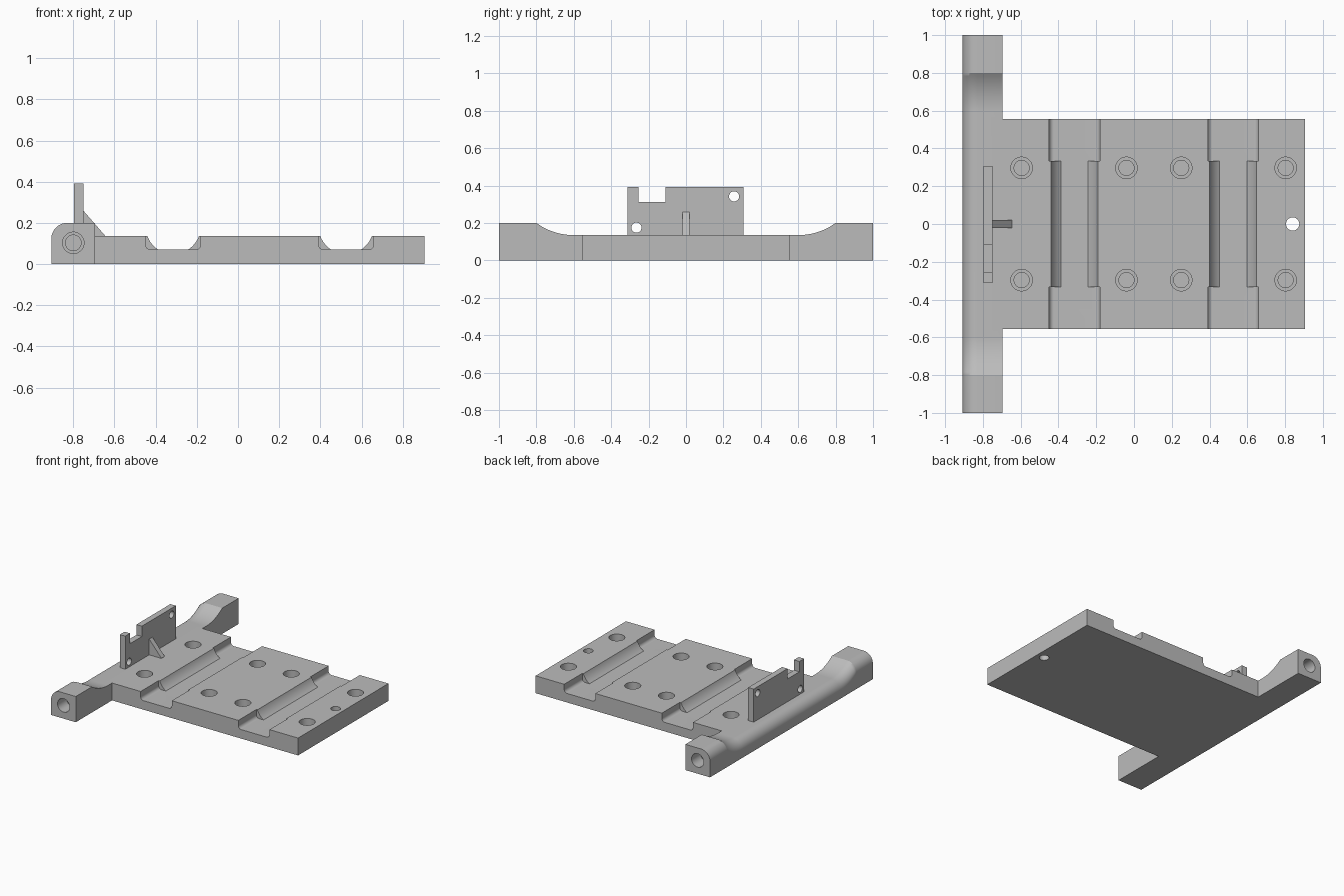
import bpy, bmesh, math
from mathutils import Vector

if "Cube" in bpy.data.objects:
    bpy.data.objects.remove(bpy.data.objects["Cube"], do_unlink=True)

grey = bpy.data.materials.new("plain_grey")
grey.use_nodes = True
grey.diffuse_color = (0.5, 0.5, 0.5, 1)
grey.node_tree.nodes["Principled BSDF"].inputs["Base Color"].default_value = (0.5, 0.5, 0.5, 1)

TOP = 0.135      # deck height
FLOOR = 0.07     # channel floor
ARM_TOP = 0.2    # height of the arm ends


def loft(name, rings):
    """Closed solid through a row of matching point rings."""
    bm = bmesh.new()
    loops = [[bm.verts.new(p) for p in ring] for ring in rings]
    n = len(loops[0])
    for a, b in zip(loops, loops[1:]):
        for i in range(n):
            j = (i + 1) % n
            bm.faces.new((a[i], a[j], b[j], b[i]))
    bm.faces.new(loops[0])
    bm.faces.new(loops[-1])
    bmesh.ops.recalc_face_normals(bm, faces=bm.faces)
    mesh = bpy.data.meshes.new(name)
    bm.to_mesh(mesh)
    bm.free()
    mesh.materials.append(grey)
    obj = bpy.data.objects.new(name, mesh)
    bpy.context.collection.objects.link(obj)
    return obj


def prism(name, points, axis, lo, hi):
    """Extrude a 2D profile along axis 0, 1 or 2."""
    def place(p, t):
        v = list(p)
        v.insert(axis, t)
        return Vector(v)
    return loft(name, [[place(p, t) for p in points] for t in (lo, hi)])


def arc(cx, cy, r, a0, a1, n):
    steps = [math.radians(a0 + (a1 - a0) * i / n) for i in range(n + 1)]
    return [(cx + r * math.cos(a), cy + r * math.sin(a)) for a in steps]


def rod(center, r, axis, lo, hi):
    return prism("cutter", arc(*center, r, 0, 352.5, 47), axis, lo, hi)


def combine(obj, other, operation="DIFFERENCE"):
    mod = obj.modifiers.new("combine", "BOOLEAN")
    mod.operation, mod.solver, mod.object = operation, "EXACT", other
    bpy.context.view_layer.objects.active = obj
    bpy.ops.object.modifier_apply(modifier=mod.name)
    bpy.data.objects.remove(other, do_unlink=True)


def finish(obj):
    bpy.ops.object.select_all(action="DESELECT")
    obj.select_set(True)
    bpy.context.view_layer.objects.active = obj
    bpy.ops.object.shade_smooth_by_angle(angle=math.radians(28))
    obj.modifiers.new("even_shading", "WEIGHTED_NORMAL").keep_sharp = True


# Side arm: rounded outer edge, raised ends with a concave ramp down to the deck
def arm_ring(y, h):
    r = 0.078
    edge = arc(-0.907 + r, h - r, r, 180, 90, 10)
    section = [(-0.695, 0), (-0.907, 0)] + edge + [(-0.695, h)]
    return [(x, y, z) for x, z in section]


ramp_r = 0.34
half = []
for i in range(13):
    d = 0.2 * i / 12
    half.append((0.6 + d, TOP + ramp_r - math.sqrt(ramp_r ** 2 - d ** 2)))
half[-1] = (0.8, ARM_TOP)
half.append((1.0, ARM_TOP))
stations = [(-y, h) for y, h in reversed(half)] + half
base = loft("base_plate", [arm_ring(y, h) for y, h in stations])

# Deck joined onto the arm
deck = prism("deck", [(-0.73, 0), (0.905, 0), (0.905, TOP), (-0.73, TOP)], 1, -0.555, 0.555)
combine(base, deck, "UNION")

# Two cross channels: a round-sided bed between square end notches
for cx in (-0.315, 0.525):
    zc, r = 0.182, 0.1335
    a = math.degrees(math.asin((zc - FLOOR) / r))
    bed = arc(cx, zc, r, 180, 180 + a, 12) + arc(cx, zc, r, 360 - a, 360, 12)
    combine(base, prism("cutter", bed, 1, -0.34, 0.34))
    f, w = 0.025, 0.134
    notch = [(cx - w, 0.2)] + arc(cx - w + f, FLOOR + f, f, 180, 270, 6)
    notch += arc(cx + w - f, FLOOR + f, f, 270, 360, 6) + [(cx + w, 0.2)]
    for s in (-1, 1):
        lo, hi = sorted((s * 0.333, s * 0.6))
        combine(base, prism("cutter", notch, 1, lo, hi))

# Stepped blind holes in the deck
for x in (-0.595, -0.04, 0.25, 0.803):
    for y in (-0.297, 0.297):
        combine(base, rod((x, y), 0.057, 2, 0.055, 0.3))
        combine(base, rod((x, y), 0.04, 2, 0.03, 0.3))

# Through hole near the far edge
combine(base, rod((0.84, 0), 0.035, 2, -0.1, 0.3))

# Stepped blind holes in the arm ends
for s in (-1, 1):
    for r, depth in ((0.052, 0.11), (0.038, 0.15)):
        lo, hi = sorted((s * (1 - depth), s * 1.1))
        combine(base, rod((-0.8, 0.103), r, 1, lo, hi))
finish(base)

# Upright bracket with a notch in its top edge and two holes
low, high, step = 0.125, 0.392, 0.312
outline = [(-0.313, low), (0.307, low), (0.307, high), (-0.11, high),
           (-0.11, step), (-0.255, step), (-0.255, high), (-0.313, high)]
bracket = prism("upright_bracket", outline, 0, -0.797, -0.75)
for center in ((-0.265, 0.175), (0.257, 0.342)):
    combine(bracket, rod(center, 0.027, 0, -0.9, -0.7))
finish(bracket)

# Triangular rib bracing the bracket
prism("bracket_rib", [(-0.755, 0.13), (-0.645, 0.13), (-0.645, 0.137), (-0.75, 0.258), (-0.755, 0.258)],
      1, -0.02, 0.02)
